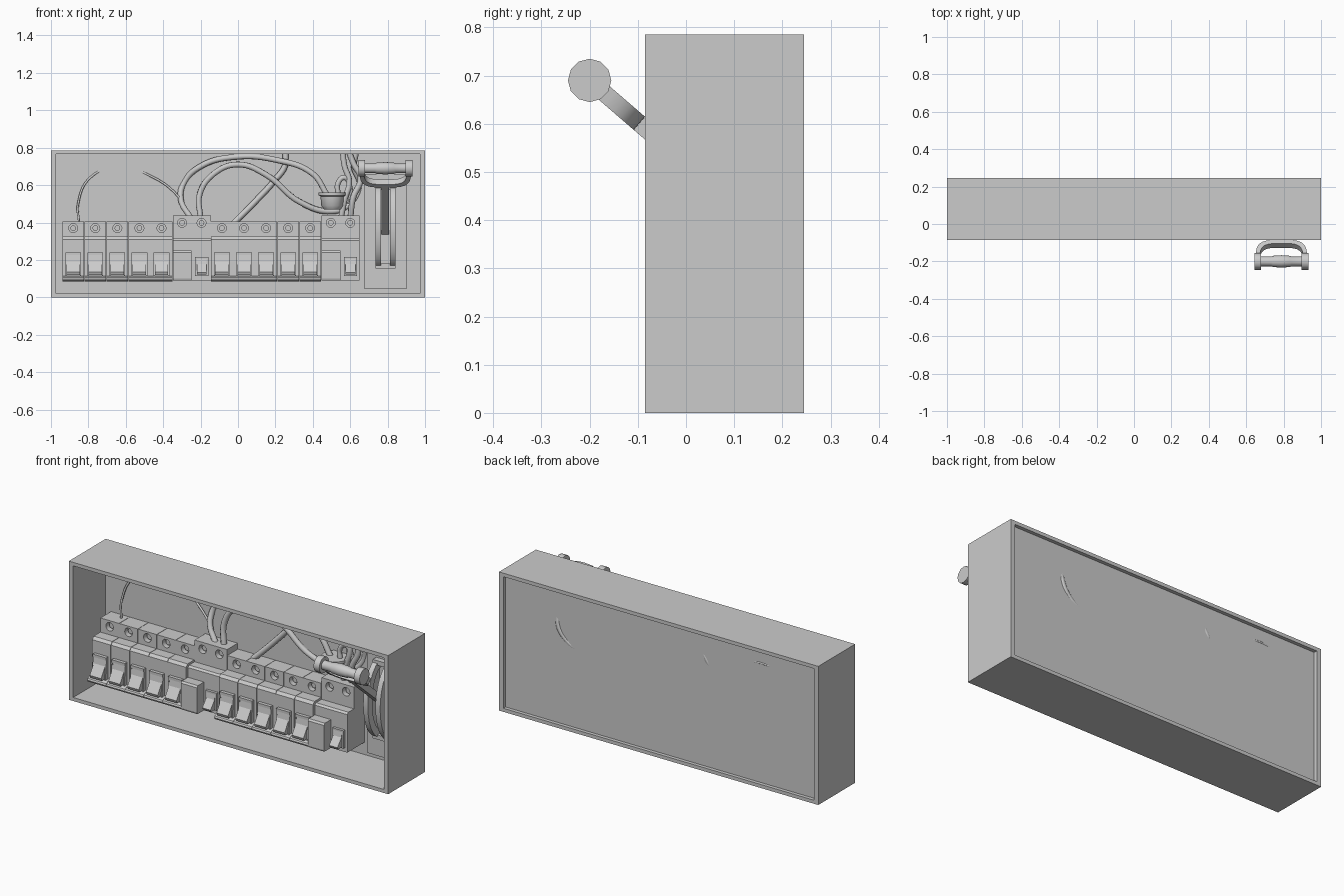
import bpy, bmesh, math
from mathutils import Vector, Matrix

if "Cube" in bpy.data.objects:
    bpy.data.objects.remove(bpy.data.objects["Cube"])


def make(name, bm, smooth=False):
    bmesh.ops.recalc_face_normals(bm, faces=bm.faces[:])
    me = bpy.data.meshes.new(name)
    bm.to_mesh(me)
    bm.free()
    ob = bpy.data.objects.new(name, me)
    bpy.context.collection.objects.link(ob)
    if smooth:
        bpy.ops.object.select_all(action='DESELECT')
        ob.select_set(True)
        bpy.context.view_layer.objects.active = ob
        bpy.ops.object.shade_smooth_by_angle(angle=math.radians(40))
    return ob


def prism(name, pts, a, b, place, smooth=False):
    """Outline pts swept from a to b; place(u, v, w) maps to a position."""
    bm = bmesh.new()
    ra = [bm.verts.new(place(u, v, a)) for u, v in pts]
    rb = [bm.verts.new(place(u, v, b)) for u, v in pts]
    n = len(pts)
    for i in range(n):
        bm.faces.new((ra[i], ra[(i + 1) % n], rb[(i + 1) % n], rb[i]))
    bm.faces.new(ra)
    bm.faces.new(rb)
    return make(name, bm, smooth)


def side(u, v, w):          # (y, z) profile swept along x
    return (w, u, v)


def box(name, x0, x1, y0, y1, z0, z1):
    return prism(name, [(y0, z0), (y1, z0), (y1, z1), (y0, z1)], x0, x1, side)


def lathe(name, prof, center, axis, n):
    """Profile of (position, radius) turned around the x or y or z axis."""
    rot = Vector((0, 0, 1)).rotation_difference(axis).to_matrix()
    bm = bmesh.new()
    rings = [[bm.verts.new(Vector(center) + rot @ Vector((
        r * math.cos(2 * math.pi * i / n), r * math.sin(2 * math.pi * i / n), h)))
        for i in range(n)] for h, r in prof]
    for p, q in zip(rings, rings[1:]):
        for i in range(n):
            bm.faces.new((p[i], p[(i + 1) % n], q[(i + 1) % n], q[i]))
    bm.faces.new(rings[0])
    bm.faces.new(rings[-1])
    return make(name, bm, True)


X, Y, Z = Vector((1, 0, 0)), Vector((0, 1, 0)), Vector((0, 0, 1))


def drill(ob, xs, z):
    """Round terminal holes in a breaker's upper face."""
    for x in xs:
        cut = lathe("hole_cutter", [(0.08, 0.024), (0.14, 0.024)], (x, 0, z), Y, 16)
        m = ob.modifiers.new("hole", 'BOOLEAN')
        m.object, m.solver = cut, 'EXACT'
        bpy.context.view_layer.objects.active = ob
        bpy.ops.object.modifier_apply(modifier=m.name)
        bpy.data.objects.remove(cut)


def repeat(parts, xs):
    """Move parts to the first x and place linked copies at the others."""
    for ob in parts:
        for x in xs[1:]:
            c = ob.copy()
            c.location.x = x
            bpy.context.collection.objects.link(c)
        ob.location.x = xs[0]


# Housing: open rectangular frame
bm = bmesh.new()
rings = []
for hx, z0, z1, y in ((1, 0, .785, -.085), (1, 0, .785, .245),
                      (.973, .02, .765, .245), (.973, .02, .765, -.085)):
    rings.append([bm.verts.new(p) for p in
                  ((-hx, y, z0), (hx, y, z0), (hx, y, z1), (-hx, y, z1))])
for k in range(4):
    p, q = rings[k], rings[(k + 1) % 4]
    for i in range(4):
        bm.faces.new((p[i], p[(i + 1) % 4], q[(i + 1) % 4], q[i]))
make("housing_frame", bm)
box("back_panel", -.973, .973, .205, .225, .02, .765)

# Single breakers: stepped body, lever with cheeks, rounded lip
W = .058
body = prism("breaker_body", [(.205, .09), (.037, .09), (.037, .31), (.05, .325),
                              (.11, .325), (.11, .405), (.205, .405)], -W, W, side)
drill(body, [0], .37)
lever_prof = [(.04, .235), (.024, .232), (.018, .19), (-.018, .135), (-.012, .12), (.04, .12)]
parts = [body,
         prism("breaker_lever", lever_prof, -.036, .036, side),
         prism("breaker_lip", [(.04, .115), (.01, .113), (-.004, .107), (-.008, .098),
                               (-.004, .089), (.01, .085), (.04, .085)], -W, W, side),
         box("breaker_lever_top", -.042, .042, .018, .04, .225, .24)]
for s in (-1, 1):
    x0, x1 = sorted((s * .036, s * .042))
    parts.append(prism("breaker_cheek", [(.04, .11), (.012, .11), (.022, .235), (.04, .235)],
                       x0, x1, side))
parts.append(lathe("terminal_screw", [(.128, .015), (.145, .015)], (0, 0, .37), Y, 12))
P = .118
repeat(parts, [-.881 + P * i for i in range(5)] + [-.086 + P * i for i in range(5)])

# Double breakers: taller body, protruding block, small lever
W = .1015
body = prism("double_breaker_body", [(.205, .09), (.05, .09), (.05, .305), (.06, .315),
                                     (.11, .315), (.11, .438), (.205, .438)], -W, W, side)
drill(body, [-.052, .052], .398)
parts = [body,
         prism("double_breaker_block", [(.06, .09), (-.008, .09), (-.012, .10), (-.012, .24),
                                        (-.004, .25), (.06, .25)], -W, -.001, side),
         box("double_lever_base", .018, .088, .035, .06, .115, .215),
         prism("double_lever", [(y + .012, z * .8 + .025) for y, z in lever_prof],
               .027, .079, side)]
for x in (-.052, .052):
    parts.append(lathe("double_terminal_screw", [(.128, .015), (.145, .015)],
                       (x, 0, .398), Y, 12))
repeat(parts, [-.247, .548])

# Knife switch base: plate and curved guide rails
CX = .788
box("switch_plate", .677, .90, .187, .21, .045, .66)
arc = [(.2 - .13 * math.sin(math.pi * i / 14), .378 - .222 * math.cos(math.pi * i / 14))
       for i in range(15)]
inner = [(.2 - .09 * math.sin(math.pi * i / 14), .378 - .18 * math.cos(math.pi * i / 14))
         for i in range(15)]
for x0, x1 in ((CX - .053, CX - .024), (CX + .024, CX + .053)):
    prism("guide_rail", arc + inner[::-1], x0, x1, side, True)
    prism("guide_rail_web", arc, x0 + .008, x1 - .008, side, True)
for z in (.155, .575):
    box("guide_end_stop", CX - .053, CX + .053, .155, .2, z, z + .026)

# Tilted handle: lever, fork, end discs and grip
D = Vector((0, .757, -.653))
N = Vector((0, .653, .757))
H = Vector((CX, -.2, .69))


def tilt(u, v, w):
    return H + X * u + D * v + N * w


def bow(w, t):
    out = []
    for i in range(17):
        a = math.pi * i / 16
        c, s = math.cos(a), max(math.sin(a), 0)
        out.append((w * math.copysign(abs(c) ** .55, c), t * s ** .55))
    return out


prism("handle_fork", bow(.137, .137) + bow(.115, .112)[::-1], -.018, .018, tilt, True)
prism("switch_lever", [(-.02, .115), (.02, .115), (.02, .52), (-.02, .52)], -.018, .018, tilt)
for s in (-1, 1):
    lathe("handle_disc", [(-.018, .045), (.018, .045)], H + X * s * .126, X, 12)
lathe("handle_grip", [(-.12, .026), (-.055, .026), (-.045, .03), (0, .033), (.045, .03),
                      (.055, .026), (.12, .026)], H, X, 16)

# Cable connector above the right double breaker
lathe("cable_connector", [(.47, .045), (.49, .06), (.54, .064), (.545, .074), (.56, .074)],
      (.505, .15, 0), Z, 12)


def wire(name, pts, r):
    cu = bpy.data.curves.new(name, 'CURVE')
    cu.dimensions = '3D'
    cu.bevel_depth, cu.bevel_resolution, cu.resolution_u = r, 2, 8
    cu.use_fill_caps = True
    sp = cu.splines.new('BEZIER')
    sp.bezier_points.add(len(pts) - 1)
    for b, p in zip(sp.bezier_points, pts):
        b.co = p
        b.handle_left_type = b.handle_right_type = 'AUTO'
    ob = bpy.data.objects.new(name, cu)
    bpy.context.collection.objects.link(ob)
    bpy.ops.object.select_all(action='DESELECT')
    ob.select_set(True)
    bpy.context.view_layer.objects.active = ob
    bpy.ops.object.convert(target='MESH')


# Wires
wire("thin_wire", [(-.85, .17, .4), (-.855, .18, .5), (-.79, .2, .64), (-.64, .222, .695),
                   (-.45, .2, .64), (-.32, .18, .54), (-.25, .17, .43)], .006)
wire("wire_long_loop", [(-.25, .16, .42), (-.305, .185, .52), (-.29, .212, .61),
                        (-.2, .19, .7), (-.02, .17, .75), (.2, .16, .735),
                        (.4, .15, .66), (.475, .15, .55)], .016)
wire("wire_wave", [(-.2, .16, .42), (-.205, .17, .55), (-.13, .17, .66), (0, .16, .71),
                   (.15, .16, .655), (.33, .175, .51), (.5, .205, .46), (.6, .213, .5),
                   (.65, .212, .6), (.62, .18, .7), (.63, .17, .77)], .016)
wire("wire_feed", [(-.03, .17, .39), (.1, .18, .52), (.2, .18, .63), (.25, .18, .7),
                   (.255, .18, .77)], .016)
wire("wire_right_inner", [(.55, .16, .42), (.57, .15, .52), (.595, .15, .62),
                          (.57, .15, .7), (.56, .15, .77)], .016)
wire("wire_right_outer", [(.6, .16, .42), (.615, .14, .53), (.655, .14, .64),
                          (.62, .14, .71), (.595, .14, .77)], .016)
wire("wire_connector", [(.535, .15, .55), (.535, .15, .61), (.57, .15, .64),
                        (.6, .16, .58), (.6, .17, .5)], .014)
